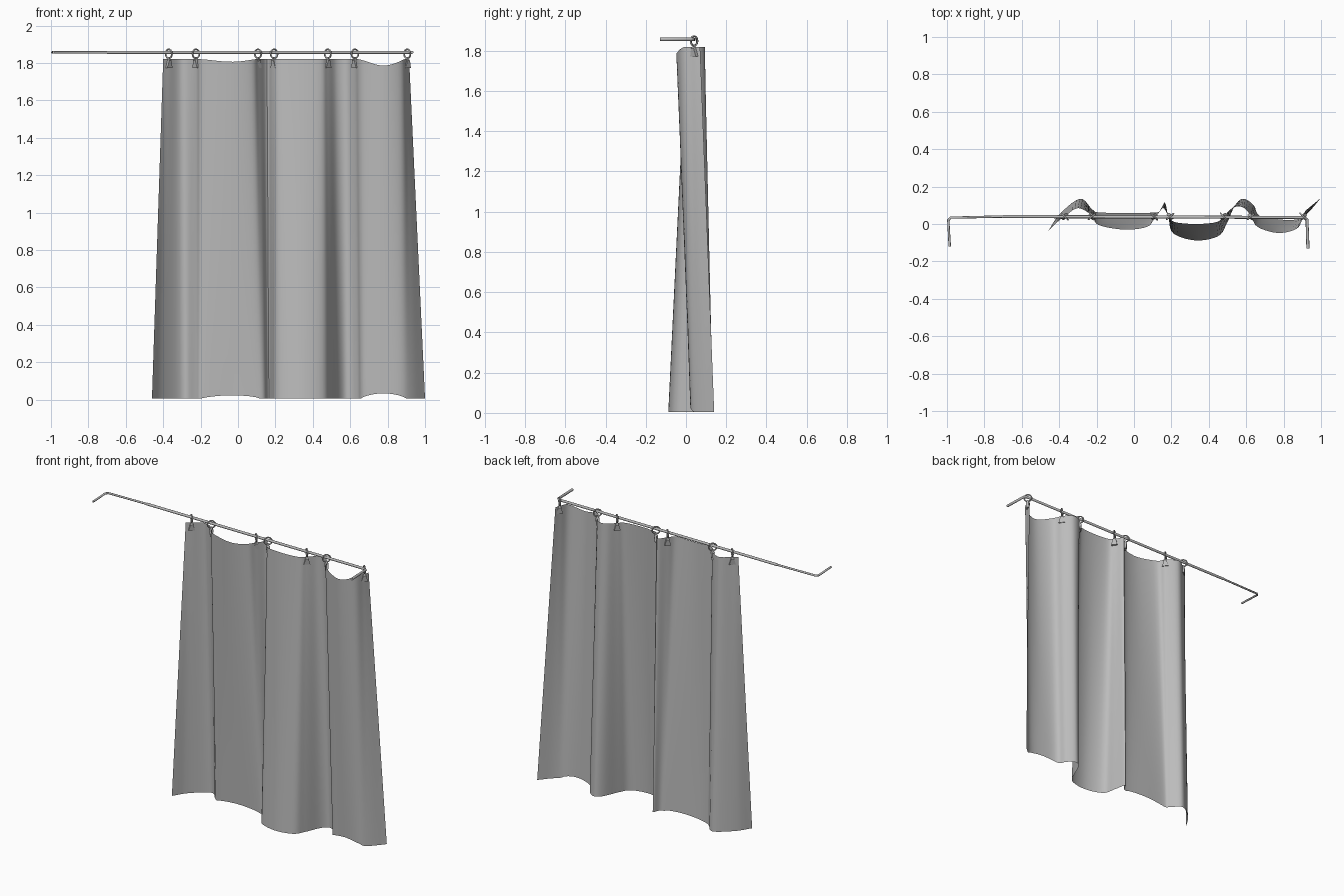
import bpy
import bmesh
import math
from mathutils import Matrix, Vector

cube = bpy.data.objects.get("Cube")
if cube:
    bpy.data.objects.remove(cube, do_unlink=True)

ROD_Y, ROD_Z = 0.04, 1.857
CLOTH_TOP = 1.82


def make_material(name, colour):
    mat = bpy.data.materials.new(name)
    mat.use_nodes = True
    mat.diffuse_color = colour
    mat.node_tree.nodes["Principled BSDF"].inputs["Base Color"].default_value = colour
    return mat


grey = make_material("light_grey", (0.5, 0.5, 0.5, 1))


def finish(name, bm, smooth=True):
    mesh = bpy.data.meshes.new(name)
    bm.to_mesh(mesh)
    bm.free()
    obj = bpy.data.objects.new(name, mesh)
    bpy.context.collection.objects.link(obj)
    mesh.materials.append(grey)
    if smooth:
        bpy.ops.object.select_all(action='DESELECT')
        obj.select_set(True)
        bpy.context.view_layer.objects.active = obj
        bpy.ops.object.shade_smooth_by_angle(angle=math.radians(50))
    return obj


def spline(points, steps):
    """Catmull-Rom curve through the points."""
    pts = [Vector(p) for p in points]
    pts = [2 * pts[0] - pts[1]] + pts + [2 * pts[-1] - pts[-2]]
    out = []
    for a, b, c, d in zip(pts, pts[1:], pts[2:], pts[3:]):
        for k in range(steps):
            t = k / steps
            out.append(b + (c - a) * t / 2 + (2 * a - 5 * b + 4 * c - d) * t * t / 2
                       + (3 * b - a - 3 * c + d) * t ** 3 / 2)
    return out + [pts[-2]]


def tube(name, path, radius, sides=10):
    """Round bar swept along a flat path with mitred corners."""
    bm = bmesh.new()
    pts = [Vector(p) for p in path]
    rings = []
    for i, p in enumerate(pts):
        before = (p - pts[max(i - 1, 0)]).normalized()
        after = (pts[min(i + 1, len(pts) - 1)] - p).normalized()
        along = (before + after).normalized()
        side = along.cross(Vector((0, 0, 1))).normalized()
        up = side.cross(along)
        ring = []
        for k in range(sides):
            a = math.tau * k / sides
            ring.append(bm.verts.new(p + radius * (side * math.cos(a) + up * math.sin(a))))
        rings.append(ring)
    for r, s in zip(rings, rings[1:]):
        for k in range(sides):
            n = (k + 1) % sides
            bm.faces.new((r[k], r[n], s[n], s[k]))
    bm.faces.new(rings[0])
    bm.faces.new(rings[-1])
    bmesh.ops.recalc_face_normals(bm, faces=bm.faces)
    return finish(name, bm)


# Cloth: folds at the top hem (x, y) and at the bottom hem (x, y)
FOLDS = [
    (-.40, .02, -.46, -.04), (-.37, .04, -.40, .05), (-.30, .085, -.29, .135),
    (-.225, .045, -.225, .08), (-.19, -.005, -.19, .062), (-.05, -.03, -.05, .06),
    (.07, -.015, .09, .06), (.11, .03, .14, .07), (.155, .085, .165, .115),
    (.185, .04, .185, .03), (.22, .01, .21, -.05), (.33, 0, .33, -.088),
    (.44, .01, .45, -.065), (.48, .04, .495, .0), (.525, .085, .54, .1),
    (.58, .09, .585, .135), (.625, .045, .64, .1), (.66, -.015, .67, .045),
    (.77, -.048, .77, .025), (.87, -.025, .87, .025), (.9, .03, .93, .06),
    (.915, .07, 1, .14),
]


def build_curtain():
    rows = 16
    bm = bmesh.new()
    columns = []
    for xt, yt, xb, yb in spline(FOLDS, 5):
        bulge = max(0, -yt)
        top = Vector((xt, yt, CLOTH_TOP - 15 * bulge * bulge))
        bottom = Vector((xb, yb, 0.005 + 0.6 * bulge))
        columns.append([bm.verts.new(bottom.lerp(top, r / rows)) for r in range(rows + 1)])
    for left, right in zip(columns, columns[1:]):
        for r in range(rows):
            bm.faces.new((left[r], right[r], right[r + 1], left[r + 1]))
    finish("curtain_cloth", bm)


build_curtain()

# Telescoping rod: thin inner bar on one side, thicker outer bar on the other
tube("rod_inner_bar", [(-.985, -.12, ROD_Z), (-.993, .02, ROD_Z), (-.98, .034, ROD_Z),
                       (-.7, ROD_Y, ROD_Z), (-.3, ROD_Y, ROD_Z)], 0.0065)
tube("rod_outer_bar", [(-.7, ROD_Y, ROD_Z), (.91, ROD_Y - .005, ROD_Z),
                       (.925, .022, ROD_Z), (.93, -.13, ROD_Z)], 0.0085)


def build_ring(name, x, turn):
    """Hoop hanging on the rod."""
    bm = bmesh.new()
    major, minor, n, m = 0.024, 0.0045, 20, 8
    grid = []
    for i in range(n):
        a = math.tau * i / n
        loop = []
        for j in range(m):
            b = math.tau * j / m
            r = major + minor * math.cos(b)
            loop.append(bm.verts.new((minor * math.sin(b), r * math.cos(a), r * math.sin(a))))
        grid.append(loop)
    for i in range(n):
        for j in range(m):
            p, q, k = grid[i], grid[(i + 1) % n], (j + 1) % m
            bm.faces.new((p[j], q[j], q[k], p[k]))
    bmesh.ops.recalc_face_normals(bm, faces=bm.faces)
    obj = finish(name, bm)
    obj.matrix_world = Matrix.Translation((x, ROD_Y, ROD_Z - 0.008)) @ Matrix.Rotation(turn, 4, 'Z')


def build_clip(name, x, turn):
    """Flared clip gripping the hem, with a short neck up to the hoop."""
    bm = bmesh.new()
    sections = [(-.085, .02, .008), (-.045, .009, .012), (-.035, .005, .005), (-.025, .005, .005)]
    loops = []
    for z, w, d in sections:
        loops.append([bm.verts.new((sx * w, sy * d, z))
                      for sx, sy in ((-1, -1), (1, -1), (1, 1), (-1, 1))])
    for lo, hi in zip(loops, loops[1:]):
        for k in range(4):
            n = (k + 1) % 4
            bm.faces.new((lo[k], lo[n], hi[n], hi[k]))
    bm.faces.new(loops[0][::-1])
    bm.faces.new(loops[-1])
    obj = finish(name, bm, smooth=False)
    obj.matrix_world = Matrix.Translation((x, ROD_Y, ROD_Z)) @ Matrix.Rotation(turn, 4, 'Z')


# Rings and clips turn with the folds, alternating direction
for i, x in enumerate((-.37, -.225, .107, .193, .48, .625, .905)):
    turn = math.radians(45 if i % 2 == 0 else -50)
    build_ring(f"ring_{i + 1}", x, turn)
    build_clip(f"clip_{i + 1}", x, turn)
